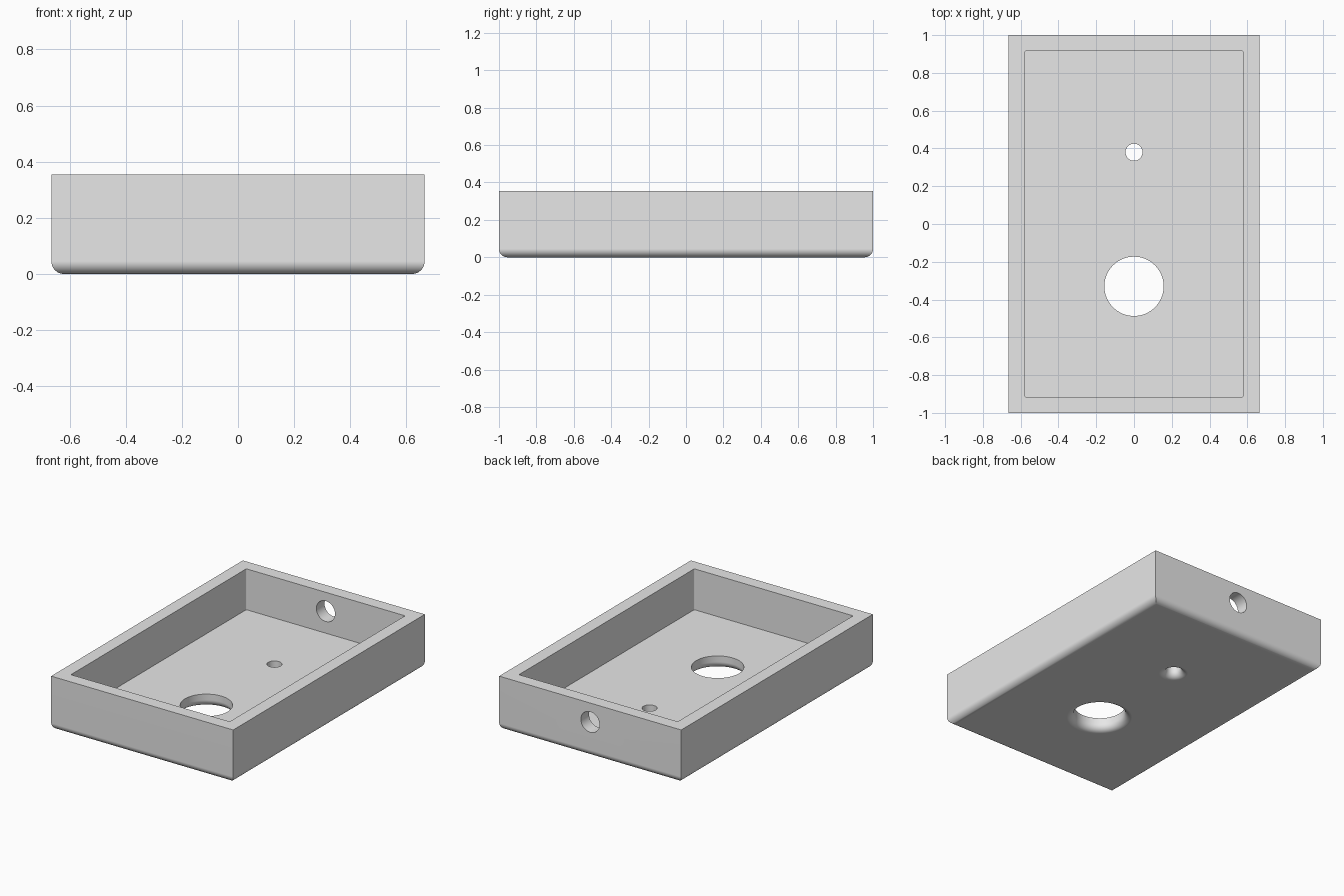
import bpy, bmesh, math
from mathutils import Matrix, Vector

if "Cube" in bpy.data.objects:
    bpy.data.objects.remove(bpy.data.objects["Cube"], do_unlink=True)

HALF_X, HALF_Y, HEIGHT = 0.665, 1.0, 0.355
WALL, FILLET = 0.085, 0.045

grey = bpy.data.materials.new("light_grey")
grey.use_nodes = True
grey.diffuse_color = (0.8, 0.8, 0.8, 1)
grey.node_tree.nodes["Principled BSDF"].inputs["Base Color"].default_value = (0.8, 0.8, 0.8, 1)


def to_object(name, bm):
    bmesh.ops.recalc_face_normals(bm, faces=bm.faces)
    mesh = bpy.data.meshes.new(name)
    bm.to_mesh(mesh)
    bm.free()
    mesh.materials.append(grey)
    obj = bpy.data.objects.new(name, mesh)
    bpy.context.collection.objects.link(obj)
    return obj


def block(name, half_x, half_y, bottom, top, radius, segments, edge_rule):
    """Box whose edges picked by edge_rule are rounded."""
    bm = bmesh.new()
    bmesh.ops.create_cube(bm, size=1)
    for v in bm.verts:
        v.co = Vector((v.co.x * 2 * half_x, v.co.y * 2 * half_y,
                       top if v.co.z > 0 else bottom))
    edges = [e for e in bm.edges if edge_rule(e.verts[0].co.z, e.verts[1].co.z)]
    bmesh.ops.bevel(bm, geom=edges, offset=radius, segments=segments,
                    profile=0.5, affect='EDGES')
    return to_object(name, bm)


def lathe(name, profile, matrix, sides=64):
    """Solid of revolution about z from (radius, height) pairs."""
    bm = bmesh.new()
    rings = []
    for r, z in profile:
        rings.append([bm.verts.new((r * math.cos(math.tau * i / sides),
                                    r * math.sin(math.tau * i / sides), z))
                      for i in range(sides)])
    for a, b in zip(rings, rings[1:]):
        for i in range(sides):
            j = (i + 1) % sides
            bm.faces.new((a[i], a[j], b[j], b[i]))
    bm.faces.new(rings[0])
    bm.faces.new(rings[-1])
    bm.transform(matrix)
    return to_object(name, bm)


def floor_hole(name, radius, y):
    """Cutter that flares into a rounded lip on the underside."""
    steps = 10
    flare = []
    for i in range(steps + 1):
        t = math.pi / 2 * (1 - i / steps)
        flare.append((radius + FILLET * (1 - math.cos(t)), FILLET * (1 - math.sin(t))))
    profile = [(radius + FILLET, -0.05)] + flare + [(radius, 0.2)]
    return lathe(name, profile, Matrix.Translation((0, y, 0)))


# Outer shell with rounded bottom edges
tray = block("tray", HALF_X, HALF_Y, 0, HEIGHT, FILLET, 10,
             lambda a, b: max(a, b) < 0.01)

# Cutters: cavity, two floor holes and the cable hole in the back wall
cutters = [
    block("cavity_cutter", HALF_X - WALL, HALF_Y - WALL, WALL, HEIGHT + 0.1, 0.008, 4,
          lambda a, b: abs(a - b) > 0.1),
    floor_hole("large_hole_cutter", 0.157, -0.33),
    floor_hole("small_hole_cutter", 0.045, 0.38),
    lathe("back_hole_cutter", [(0.068, -0.1), (0.068, 0.1)],
          Matrix.Translation((0, HALF_Y - WALL / 2, 0.23)) @ Matrix.Rotation(math.pi / 2, 4, 'X')),
]

bpy.ops.object.select_all(action='DESELECT')
tray.select_set(True)
bpy.context.view_layer.objects.active = tray
for cutter in cutters:
    cutter.hide_render = True
    mod = tray.modifiers.new(cutter.name, 'BOOLEAN')
    mod.operation = 'DIFFERENCE'
    mod.solver = 'EXACT'
    mod.object = cutter
    bpy.ops.object.modifier_apply(modifier=mod.name)
for cutter in cutters:
    bpy.data.objects.remove(cutter, do_unlink=True)

# Smooth fillets and holes, crisp edges elsewhere
bpy.ops.object.shade_smooth_by_angle(angle=math.radians(30))
weighted = tray.modifiers.new("flat_face_normals", 'WEIGHTED_NORMAL')
weighted.keep_sharp = True
